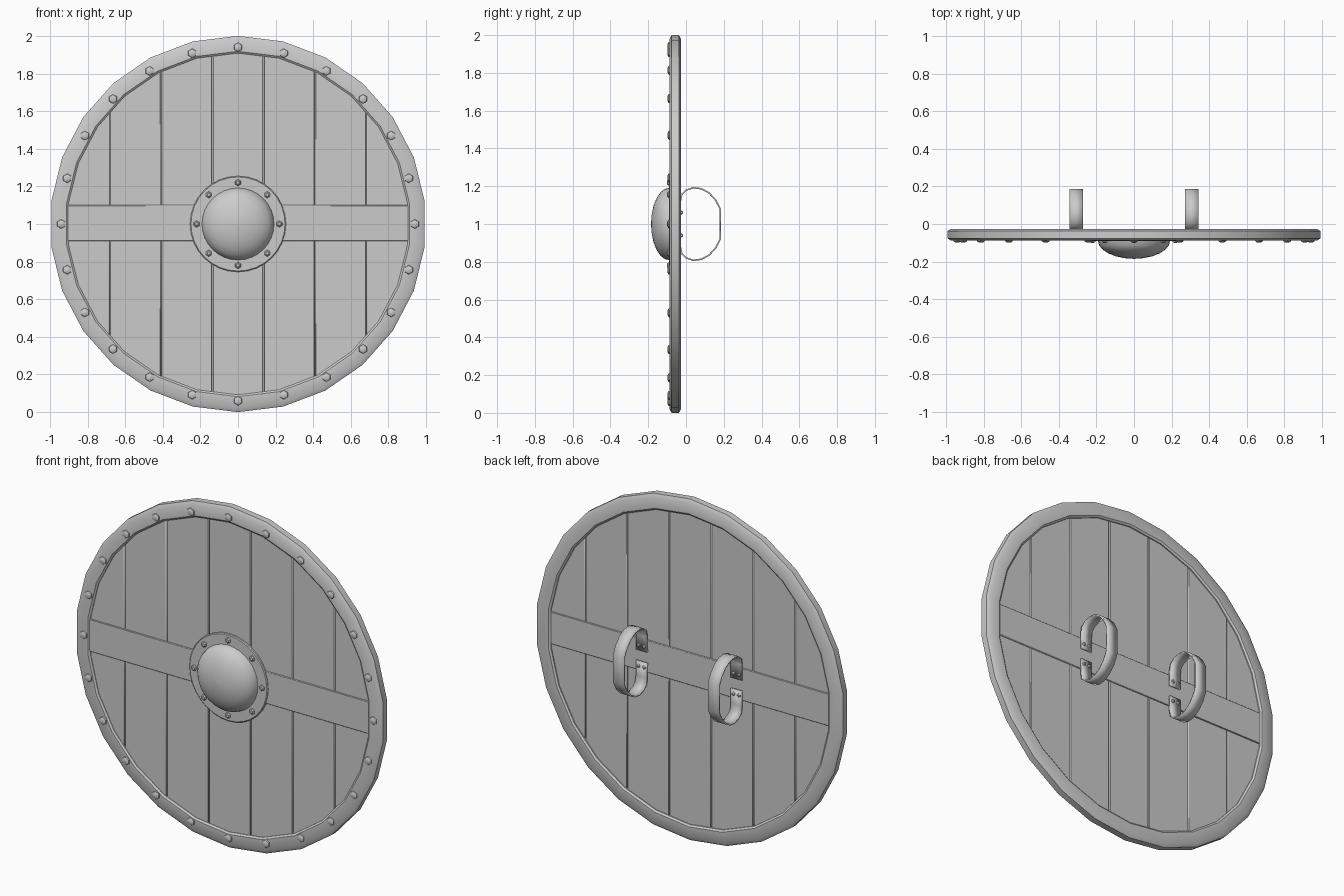
import bpy, bmesh, math
from mathutils import Vector

if "Cube" in bpy.data.objects:
    bpy.data.objects.remove(bpy.data.objects["Cube"])

SIDES = 26
CZ = 1.0


def finish(name, bm, bevel=0.0, smooth=True):
    bmesh.ops.remove_doubles(bm, verts=bm.verts, dist=1e-5)
    bmesh.ops.recalc_face_normals(bm, faces=bm.faces)
    me = bpy.data.meshes.new(name)
    bm.to_mesh(me)
    bm.free()
    ob = bpy.data.objects.new(name, me)
    bpy.context.collection.objects.link(ob)
    if bevel:
        mod = ob.modifiers.new("bevel", 'BEVEL')
        mod.width, mod.segments = bevel, 1
    if smooth:
        bpy.ops.object.select_all(action='DESELECT')
        bpy.context.view_layer.objects.active = ob
        ob.select_set(True)
        bpy.ops.object.shade_smooth_by_angle(angle=math.radians(35))
    return ob


def lathe(bm, profile, sides, cx=0.0, cz=CZ, closed=False):
    """Revolve (radius, y) points about a line parallel to y."""
    rings = []
    for i in range(sides):
        a = math.pi / 2 + math.tau * i / sides
        rings.append([bm.verts.new((cx + r * math.cos(a), y, cz + r * math.sin(a)))
                      for r, y in profile])
    n = len(profile)
    for i in range(sides):
        p, q = rings[i], rings[(i + 1) % sides]
        for j in range(n if closed else n - 1):
            k = (j + 1) % n
            bm.faces.new((p[j], p[k], q[k], q[j]))
    if not closed:
        bm.faces.new([ring[0] for ring in rings])
        bm.faces.new([ring[-1] for ring in rings])


def rivet(bm, x, y, z, r, h):
    """Low six-sided dome; h is signed along y."""
    lathe(bm, [(r, y), (r * 0.9, y + h * 0.55), (r * 0.5, y + h)], 6, x, z)


def box(name, lo, hi, bevel):
    bm = bmesh.new()
    bmesh.ops.create_cube(bm, size=1)
    lo, hi = Vector(lo), Vector(hi)
    for v in bm.verts:
        v.co = Vector([(lo[i] + hi[i]) / 2 + v.co[i] * (hi[i] - lo[i]) for i in range(3)])
    return finish(name, bm, bevel)


# wooden planks: slices of one disc with bevelled seams
W = 0.273
for i in range(-3, 4):
    bm = bmesh.new()
    lathe(bm, [(0.93, -0.077), (0.93, -0.040)], SIDES)
    for side in (-1, 1):
        cut = bmesh.ops.bisect_plane(
            bm, geom=bm.verts[:] + bm.edges[:] + bm.faces[:],
            plane_co=((i + side * 0.5) * W - side * 0.0005, 0, 0), plane_no=(side, 0, 0),
            clear_outer=True)
        edges = [e for e in cut['geom_cut'] if isinstance(e, bmesh.types.BMEdge)]
        if edges:
            bmesh.ops.edgeloop_fill(bm, edges=edges)
    finish(f"plank_{i + 4}", bm, bevel=0.005)

# metal rim
bm = bmesh.new()
lathe(bm, [(0.908, -0.080), (0.918, -0.088), (0.980, -0.088), (1.0, -0.076),
           (1.0, -0.038), (0.980, -0.026), (0.918, -0.026), (0.908, -0.034)],
      SIDES, closed=True)
finish("rim", bm)

# cross bars, front and back
box("front_bar", (-0.91, -0.083, 0.91), (0.91, -0.074, 1.10), 0.003)
box("back_bar", (-0.91, -0.043, 0.91), (0.91, -0.034, 1.10), 0.003)

# boss: flange and dome
bm = bmesh.new()
lathe(bm, [(0.255, -0.074), (0.255, -0.086), (0.250, -0.090), (0.10, -0.090)], 32)
finish("boss_flange", bm)
bm = bmesh.new()
steps = [math.radians(a) for a in (0, 15, 30, 45, 60, 75, 88)]
lathe(bm, [(0.192 * math.cos(a), -0.088 - 0.097 * math.sin(a)) for a in steps], 32)
finish("boss_dome", bm)

# rivets on rim and boss
for name, count, radius, size, y in (("rim_rivets", 24, 0.94, 0.025, -0.087),
                                     ("boss_rivets", 8, 0.22, 0.018, -0.089)):
    bm = bmesh.new()
    for i in range(count):
        a = math.tau * i / count
        rivet(bm, radius * math.cos(a), y, CZ + radius * math.sin(a), size, -0.011)
    finish(name, bm)

# arm straps: looped bands whose ends are riveted to the back bar
half = [(-0.030, 0.032), (-0.030, 0.120), (-0.022, 0.158), (0.002, 0.180), (0.040, 0.192),
        (0.080, 0.187), (0.122, 0.165), (0.158, 0.125), (0.182, 0.078)]
path = [(y, CZ + d) for y, d in half] + [(y, CZ - d) for y, d in reversed(half)]
for label, x in (("left", -0.308), ("right", 0.308)):
    bm = bmesh.new()
    pairs = [[bm.verts.new((x + s * 0.036, y, z)) for s in (-1, 1)] for y, z in path]
    for p, q in zip(pairs, pairs[1:]):
        bm.faces.new((p[0], p[1], q[1], q[0]))
    ob = finish(f"{label}_strap", bm)
    mod = ob.modifiers.new("thickness", 'SOLIDIFY')
    mod.thickness, mod.offset = 0.008, 0
    bm = bmesh.new()
    for dx in (-0.018, 0.018):
        for dz in (-0.060, 0.060):
            rivet(bm, x + dx, -0.027, CZ + dz, 0.011, 0.010)
    finish(f"{label}_strap_rivets", bm)
